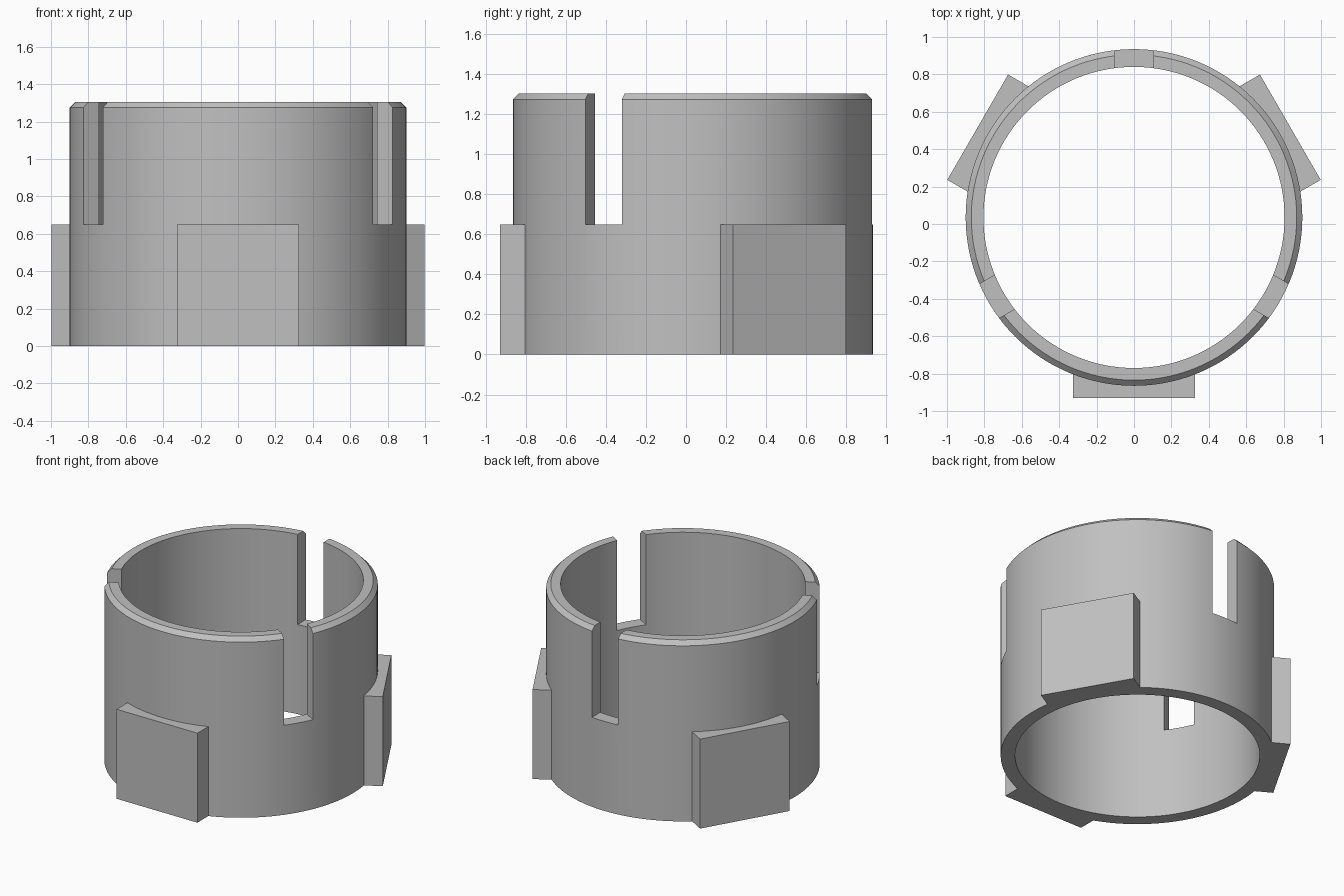
import bpy
import bmesh
from math import cos, sin, pi, radians
from mathutils import Matrix, Vector

cube = bpy.data.objects.get("Cube")
if cube:
    bpy.data.objects.remove(cube, do_unlink=True)

CENTRE_Y = 0.035
OUTER, INNER, CHAMFER = 0.90, 0.805, 0.03
HEIGHT, LEDGE = 1.305, 0.65
SEGMENTS = 128

grey = bpy.data.materials.new("plain grey")
grey.use_nodes = True
colour = (0.53, 0.53, 0.53, 1)
grey.diffuse_color = colour
grey.node_tree.nodes["Principled BSDF"].inputs["Base Color"].default_value = colour


def add_object(name, bm):
    bmesh.ops.recalc_face_normals(bm, faces=bm.faces)
    mesh = bpy.data.meshes.new(name)
    bm.to_mesh(mesh)
    bm.free()
    mesh.materials.append(grey)
    obj = bpy.data.objects.new(name, mesh)
    bpy.context.collection.objects.link(obj)
    return obj


def lathe(name, profile):
    """Closed profile of (radius, z) turned about the ring's axis."""
    bm = bmesh.new()
    rows = []
    for i in range(SEGMENTS):
        a = 2 * pi * i / SEGMENTS
        rows.append([bm.verts.new((r * cos(a), CENTRE_Y + r * sin(a), z))
                     for r, z in profile])
    n = len(profile)
    for i, row in enumerate(rows):
        after = rows[(i + 1) % SEGMENTS]
        for j in range(n):
            k = (j + 1) % n
            bm.faces.new((row[j], after[j], after[k], row[k]))
    return add_object(name, bm)


def radial_block(name, angle, near, far, width, bottom, top):
    """Box pointing outward from the axis at the given angle."""
    size = Vector((far - near, width, top - bottom))
    middle = Vector(((near + far) / 2, 0, (bottom + top) / 2))
    matrix = (Matrix.Translation((0, CENTRE_Y, 0))
              @ Matrix.Rotation(radians(angle), 4, 'Z')
              @ Matrix.Translation(middle) @ Matrix.Diagonal(size).to_4x4())
    bm = bmesh.new()
    bmesh.ops.create_cube(bm, size=1, matrix=matrix)
    return add_object(name, bm)


def combine(body, tool, operation):
    tool.hide_render = True
    mod = body.modifiers.new(tool.name, 'BOOLEAN')
    mod.object, mod.operation, mod.solver = tool, operation, 'EXACT'
    bpy.context.view_layer.objects.active = body
    bpy.ops.object.modifier_apply(modifier=mod.name)
    bpy.data.objects.remove(tool, do_unlink=True)


# Ring wall with a chamfered outer top edge
ring = lathe("slotted_collar", [(INNER, 0), (OUTER, 0),
                                (OUTER, HEIGHT - CHAMFER),
                                (OUTER - CHAMFER, HEIGHT), (INNER, HEIGHT)])

# Three flat pads around the lower half
for angle in (30, 150, 270):
    pad = radial_block("pad", angle, 0.82, 0.965, 0.65, 0, LEDGE)
    combine(ring, pad, 'UNION')

# Three slots open at the top, midway between the pads
for angle in (90, 210, 330):
    slot = radial_block("slot_cutter", angle, 0.6, 1.1, 0.21, LEDGE, HEIGHT + 0.2)
    combine(ring, slot, 'DIFFERENCE')

# Smooth round walls, sharp edges
bpy.ops.object.select_all(action='DESELECT')
ring.select_set(True)
bpy.context.view_layer.objects.active = ring
bpy.ops.object.shade_smooth_by_angle(angle=radians(25))
